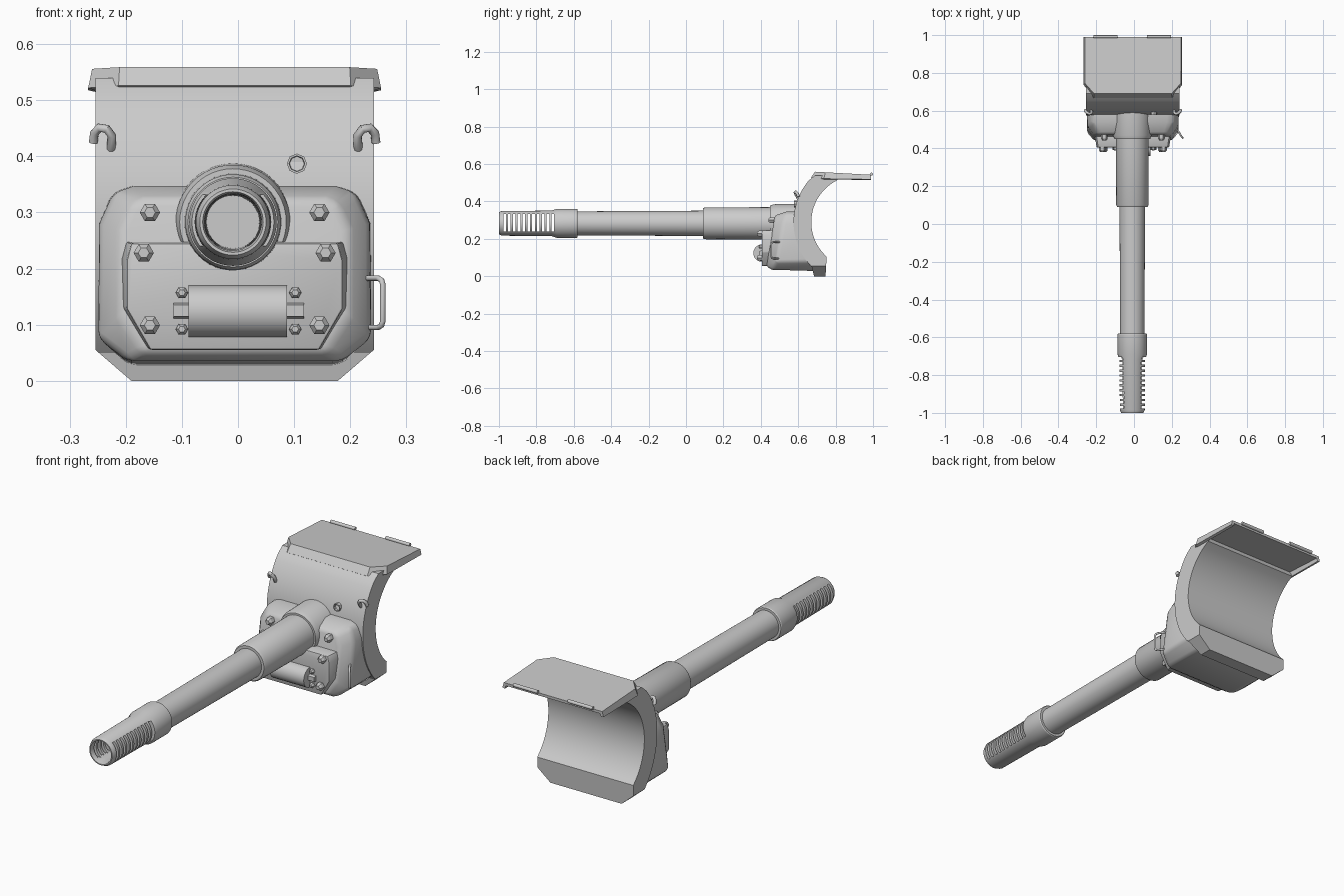
import bpy, bmesh, math
from mathutils import Vector

if "Cube" in bpy.data.objects:
    bpy.data.objects.remove(bpy.data.objects["Cube"])

CX = -0.006            # centre line of the armour
BX, BZ = -0.009, 0.283  # barrel axis

grey = bpy.data.materials.new("plain grey")
grey.diffuse_color = (0.6, 0.6, 0.6, 1)
grey.use_nodes = True
grey.node_tree.nodes["Principled BSDF"].inputs["Base Color"].default_value = grey.diffuse_color


def finish(name, bm, angle=30, bevel=0, segs=2, modifiers=()):
    bmesh.ops.recalc_face_normals(bm, faces=bm.faces[:])
    me = bpy.data.meshes.new(name)
    bm.to_mesh(me)
    bm.free()
    me.materials.append(grey)
    ob = bpy.data.objects.new(name, me)
    bpy.context.collection.objects.link(ob)
    bpy.ops.object.select_all(action='DESELECT')
    ob.select_set(True)
    bpy.context.view_layer.objects.active = ob
    for kind, props in modifiers:
        m = ob.modifiers.new(kind, kind)
        for k, v in props.items():
            setattr(m, k, v)
        bpy.ops.object.modifier_apply(modifier=m.name)
    if bevel:
        m = ob.modifiers.new("bevel", 'BEVEL')
        m.width, m.segments, m.limit_method = bevel, segs, 'ANGLE'
        bpy.ops.object.modifier_apply(modifier=m.name)
    if angle:
        bpy.ops.object.shade_smooth_by_angle(angle=math.radians(angle))
    return ob


def loft(rings, closed=False):
    """Skin equal-length closed rings; cap the ends unless closed."""
    bm = bmesh.new()
    vs = [[bm.verts.new(p) for p in r] for r in rings]
    n = len(vs[0])
    pairs = list(zip(vs, vs[1:])) + ([(vs[-1], vs[0])] if closed else [])
    for a, b in pairs:
        for i in range(n):
            j = (i + 1) % n
            bm.faces.new((a[i], a[j], b[j], b[i]))
    if not closed:
        bm.faces.new(vs[0])
        bm.faces.new(vs[-1])
    return bm


def lathe(profile, x, z, segs=48):
    """Spin (y, radius) points around an axis running along y."""
    def ring(y, r):
        return [(x + r * math.cos(a), y, z + r * math.sin(a))
                for a in (2 * math.pi * i / segs for i in range(segs))]
    return loft([ring(y, r) for y, r in profile])


def prism_x(profile, x0, x1):
    return loft([[(x, y, z) for y, z in profile] for x in (x0, x1)])


def mirrored(half):
    """Half outline of (x, y, z) to a full ring about the centre line."""
    return ([(CX + x, y, z) for x, y, z in half]
            + [(CX - x, y, z) for x, y, z in reversed(half)])


def tube(name, pts, r):
    """Round rod along a path."""
    pts = [Vector(p) for p in pts]
    rings = []
    for i, p in enumerate(pts):
        t = (pts[min(i + 1, len(pts) - 1)] - pts[max(i - 1, 0)]).normalized()
        q = Vector((0, 0, 1)).rotation_difference(t)
        if rings:
            q = prev_t.rotation_difference(t) @ q_prev
        prev_t, q_prev = t, q
        rings.append([p + q @ Vector((r * math.cos(a), r * math.sin(a), 0))
                      for a in (math.tau * k / 10 for k in range(10))])
    finish(name, loft(rings), 40)


# Curved shield plate
def arc(r, z0, z1, n):
    zs = [z0 + (z1 - z0) * i / n for i in range(n + 1)]
    return [(0.92 - math.sqrt(r * r - (z - 0.29) ** 2), z) for z in zs]


profile = (arc(0.345, 0.05, 0.51, 24) + [(0.69, 0.54), (0.80, 0.54)]
           + arc(0.25, 0.515, 0.105, 24) + [(0.746, 0), (0.685, 0)])
bm = prism_x(profile, CX - 0.248, CX + 0.248)
for s in (-1, 1):      # cut lower corners
    geom = bm.verts[:] + bm.edges[:] + bm.faces[:]
    cut = bmesh.ops.bisect_plane(bm, geom=geom, plane_co=(CX + s * 0.184, 0, 0),
                                 plane_no=(s * 0.055, 0, -0.064), clear_outer=True)
    edges = [e for e in cut['geom_cut'] if isinstance(e, bmesh.types.BMEdge)]
    bmesh.ops.holes_fill(bm, edges=edges, sides=0)
finish("curved_shield", bm, 25)

# Cast housing around the barrel root
back = [(0.185, 0.64, 0.347), (0.222, 0.64, 0.335), (0.243, 0.65, 0.28),
        (0.243, 0.70, 0.08), (0.19, 0.70, 0.028)]
middle = [(0.18, 0.54, 0.347), (0.215, 0.535, 0.335), (0.241, 0.52, 0.28),
          (0.243, 0.485, 0.075), (0.19, 0.46, 0.035)]
front = [(0.16, 0.475, 0.325), (0.183, 0.473, 0.315), (0.204, 0.466, 0.27),
         (0.204, 0.441, 0.12), (0.16, 0.430, 0.052)]
finish("cast_housing", loft([mirrored(r) for r in (back, middle, front)]),
       35, 0.014, 3)

# Raised lower front plate
outline = [(0.184, 0.245), (0.192, 0.215), (0.192, 0.128), (0.150, 0.055)]
plate = [mirrored([(x * k, y, z + dz) for x, z in outline])
         for y, k, dz in ((0.406, 1, 0), (0.49, 1.07, 0.004))]
finish("front_plate", loft(plate), 30, 0.004)

# Round bulge and side tabs in the middle of the plate
bump = [(0.42, 0.078)] + [(0.405 - 0.045 * math.sin(a), 0.124 - 0.046 * math.cos(a))
                          for a in (math.pi * i / 12 for i in range(13))] + [(0.42, 0.17)]
finish("front_bulge", prism_x(bump, -0.088, 0.087))
tab = [(0.41, 0.11), (0.393, 0.115), (0.393, 0.135), (0.41, 0.14)]
finish("bulge_tabs", prism_x(tab, -0.115, 0.118), 0)

# Hexagonal bolts
def bolt(name, x, y, z, r):
    prof = [(y + 0.03, r), (y - 0.9 * r, r), (y - 1.5 * r, 0.55 * r)]
    finish(name, lathe(prof, x, z, 6), 0)


for s in (-1, 1):
    for dx, y, z in ((0.151, 0.468, 0.30), (0.162, 0.407, 0.228), (0.151, 0.407, 0.099)):
        bolt("large_bolt", CX + s * dx, y, z, 0.018)
    for z in (0.157, 0.092):
        bolt("small_bolt", 0.001 + s * 0.101, 0.406, z, 0.011)

# Sight port on the shield
finish("sight_port", lathe([(0.62, 0.018), (0.577, 0.018), (0.577, 0.014),
                            (0.59, 0.013)], 0.105, 0.387, 8), 0)

# Roof plate: sloped shell with a skirt along front and sides
def roof_z(y):
    return 0.559 - 0.055 * (y - 0.69)


top = [(CX + s * x, y, roof_z(y)) for s, o in ((-1, 1), (1, -1))
       for x, y in [(0.254, 0.99), (0.254, 0.745), (0.205, 0.69)][::o]]
low = [(CX + s * x, y, z) for s, o in ((-1, 1), (1, -1))
       for x, y, z in [(0.261, 0.99, 0.518), (0.261, 0.737, 0.522),
                       (0.207, 0.667, 0.526)][::o]]
bm = bmesh.new()
tv = [bm.verts.new(p) for p in top]
lv = [bm.verts.new(p) for p in low]
bm.faces.new(tv)
for i in range(5):
    bm.faces.new((tv[i], lv[i], lv[i + 1], tv[i + 1]))
bmesh.ops.recalc_face_normals(bm, faces=bm.faces[:])
if bm.faces[:][0].normal.z < 0:
    bmesh.ops.reverse_faces(bm, faces=bm.faces[:])
finish("roof_plate", bm, 0,
       modifiers=[('SOLIDIFY', dict(thickness=0.013, offset=-1, use_even_offset=True))])

# Hinge rods on the rear roof edge
for x0, x1 in ((-0.215, -0.087), (0.07, 0.195)):
    rod = [(0.992 + 0.008 * math.cos(a), 0.546 + 0.008 * math.sin(a))
           for a in (math.tau * i / 10 for i in range(10))]
    finish("roof_hinge", prism_x(rod, x0, x1), 40)

# Lifting hooks and side handle
for s in (-1, 1):
    hook = [(0.225, 0.625, 0.395), (0.220, 0.60, 0.415), (0.219, 0.588, 0.437),
            (0.228, 0.583, 0.449), (0.241, 0.587, 0.451), (0.250, 0.596, 0.441),
            (0.252, 0.602, 0.425)]
    tube("lifting_hook", [(CX + s * x, y, z) for x, y, z in hook], 0.008)
tube("side_handle", [(0.222, 0.51, 0.183), (0.250, 0.466, 0.183), (0.256, 0.458, 0.179),
                     (0.258, 0.456, 0.172), (0.258, 0.456, 0.106), (0.256, 0.458, 0.099),
                     (0.250, 0.466, 0.095), (0.222, 0.51, 0.095)], 0.005)

# Barrel root: boss, collar and sleeve
finish("root_boss", lathe([(0.62, 0.105), (0.47, 0.102), (0.45, 0.095), (0.45, 0.05)], BX, BZ))
finish("barrel_collar", lathe([(0.62, 0.099), (0.535, 0.099), (0.515, 0.088),
                               (0.515, 0.05)], BX, BZ))
finish("barrel_sleeve", lathe([(0.55, 0.087), (0.10, 0.085), (0.09, 0.080), (0.09, 0.05)],
                              BX, BZ))

# Barrel tube
finish("barrel", lathe([(0.15, 0.068), (-0.60, 0.064)], BX, BZ))

# Muzzle brake with side slots cut through
slots = bmesh.new()
for i in range(11):
    y = -0.970 + i * 0.0258
    part = bmesh.ops.create_cube(slots, size=1)
    for v in part['verts']:
        v.co = (BX + v.co.x * 0.3, y + v.co.y * 0.014, 0.286 + v.co.z * 0.092)
cutter = finish("slot_cutter", slots, 0)
cutter.hide_render = True
bm = lathe([(-0.66, 0.047), (-0.95, 0.049), (-0.99, 0.051), (-1.0, 0.054), (-1.0, 0.059),
            (-0.985, 0.066), (-0.72, 0.068), (-0.69, 0.078), (-0.585, 0.078),
            (-0.58, 0.075), (-0.58, 0.05)], BX, BZ)
finish("muzzle_brake", bm, 30,
       modifiers=[('BOOLEAN', dict(operation='DIFFERENCE', object=cutter, solver='EXACT'))])
bpy.data.objects.remove(cutter, do_unlink=True)
